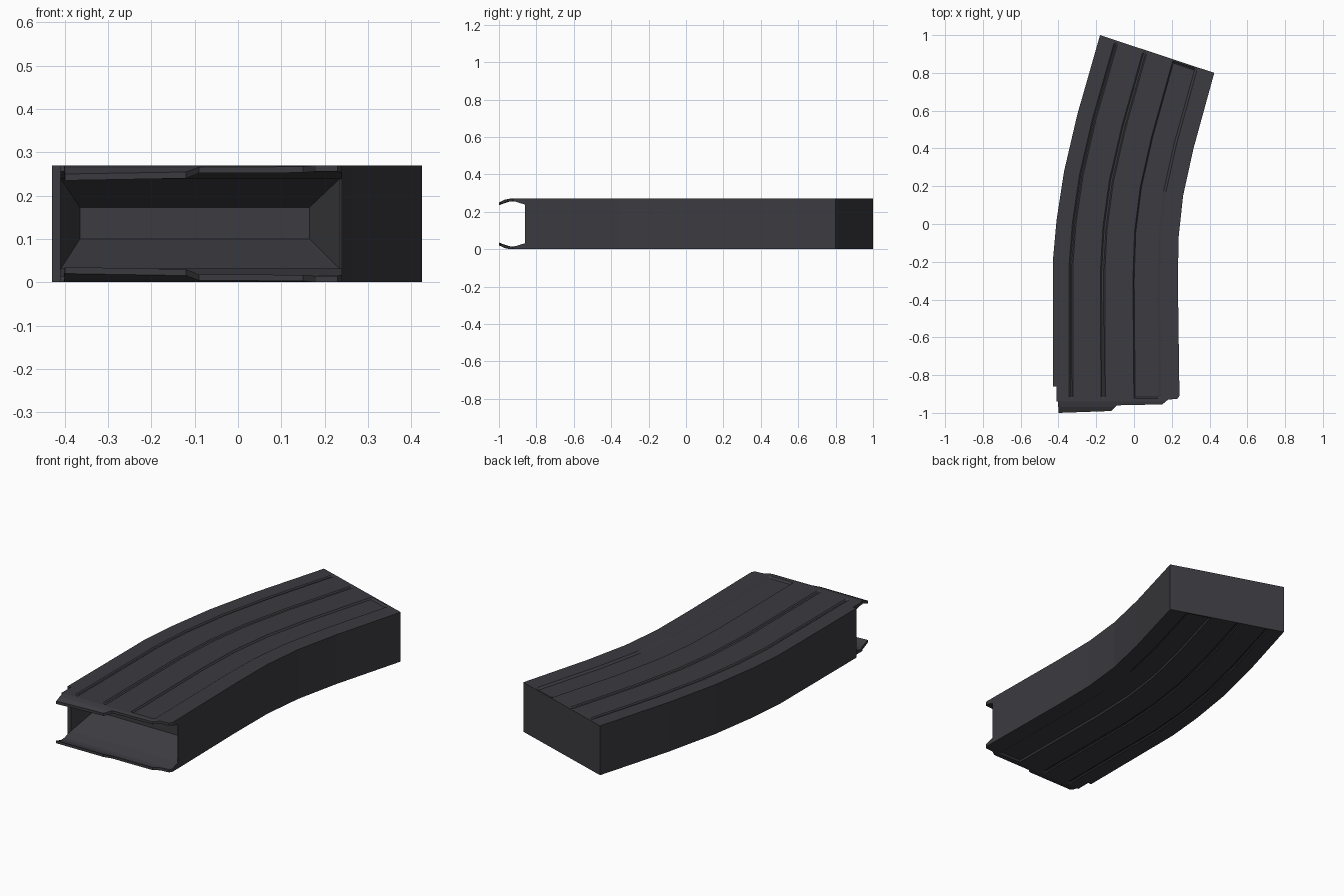
import bpy, bmesh

if "Cube" in bpy.data.objects:
    bpy.data.objects.remove(bpy.data.objects["Cube"])

H = 0.27
# surface profile across the width: (fraction from left to right, recess depth)
PROFILE = [(0, 0), (.13, 0), (.14, .005), (.15, .005), (.16, 0),
           (.38, 0), (.39, .005), (.405, .005), (.415, 0),
           (.64, 0), (.65, .009), (.835, .009), (.855, 0), (1, 0)]
# left and right edge points along the curve, with recess strength
STATIONS = [((-.43, -.86), (.24, -.86), 1), ((-.43, -.2), (.233, -.35), 1),
            ((-.41, .02), (.235, -.08), 1), ((-.37, .28), (.26, .15), 1),
            ((-.30, .58), (.315, .40), 1), ((-.185, .982), (.42, .782), 1),
            ((-.182, .992), (.423, .792), 0), ((-.18, 1.0), (.425, .80), 0)]
# front outline of the lips
LIP_EDGE = [(-.41, -.94), (-.402, -.94), (-.40, -1.0), (-.12, -.99), (-.09, -.96),
            (.15, -.955), (.18, -.93), (.23, -.925), (.24, -.91)]

mat = bpy.data.materials.new("dark_gunmetal")
mat.diffuse_color = (.044, .044, .052, 1)
mat.use_nodes = True
mat.node_tree.nodes["Principled BSDF"].inputs["Base Color"].default_value = mat.diffuse_color


def interp(pts, x):
    if x <= pts[0][0]:
        return pts[0][1]
    for (a, va), (b, vb) in zip(pts, pts[1:]):
        if x <= b:
            return va + (vb - va) * (x - a) / (b - a)
    return pts[-1][1]


def loft(name, rings):
    bm = bmesh.new()
    vs = [[bm.verts.new(p) for p in r] for r in rings]
    n = len(vs[0])
    for a, b in zip(vs, vs[1:]):
        for i in range(n):
            j = (i + 1) % n
            bm.faces.new((a[i], a[j], b[j], b[i]))
    bm.faces.new(vs[0])
    bm.faces.new(vs[-1])
    bmesh.ops.remove_doubles(bm, verts=bm.verts[:], dist=1e-5)
    bmesh.ops.recalc_face_normals(bm, faces=bm.faces[:])
    me = bpy.data.meshes.new(name)
    bm.to_mesh(me)
    bm.free()
    me.materials.append(mat)
    ob = bpy.data.objects.new(name, me)
    bpy.context.collection.objects.link(ob)


def section(left, right, z0, z1, strength):
    def pt(u, z):
        return (left[0] + (right[0] - left[0]) * u, left[1] + (right[1] - left[1]) * u, z)
    return ([pt(u, z1 - d * strength) for u, d in PROFILE] +
            [pt(u, z0 + d * strength) for u, d in reversed(PROFILE)])


# curved body with tapered recess in the open front end
rings = [section((-.365, -.72), (.165, -.72), .10, .173, 0),
         section((-.41, -.86), (.236, -.86), .03, .24, 0)]
rings += [section(l, r, 0, H, s) for l, r, s in STATIONS]
loft("curved_body", rings)

# thin lips, curling inwards at the front, mirrored top and bottom
ROWS = [-.86, -.915, -.925, -.94, -.97, -1.0]
OUTER = [(-1.0, .25), (-.97, .264), (-.94, H), (-.86, H)]
INNER = [(-1.0, .235), (-.97, .25), (-.94, .256), (-.915, .255), (-.86, .238)]
FADE = [(-.925, 0), (-.915, 1)]
columns = sorted({round(-.43 + .67 * u, 4) for u, _ in PROFILE if u > .05} |
                 {x for x, _ in LIP_EDGE})


def lip(name, flip):
    rings = []
    for x in columns:
        ys = [max(y, interp(LIP_EDGE, x)) for y in ROWS]
        d = interp(PROFILE, (x + .43) / .67)
        ring = [(x, y, interp(OUTER, y) - d * interp(FADE, y)) for y in ys]
        ring += [(x, y, interp(INNER, y)) for y in reversed(ys)]
        rings.append([(a, b, H - c if flip else c) for a, b, c in ring])
    loft(name, rings)


lip("upper_lip", False)
lip("lower_lip", True)
